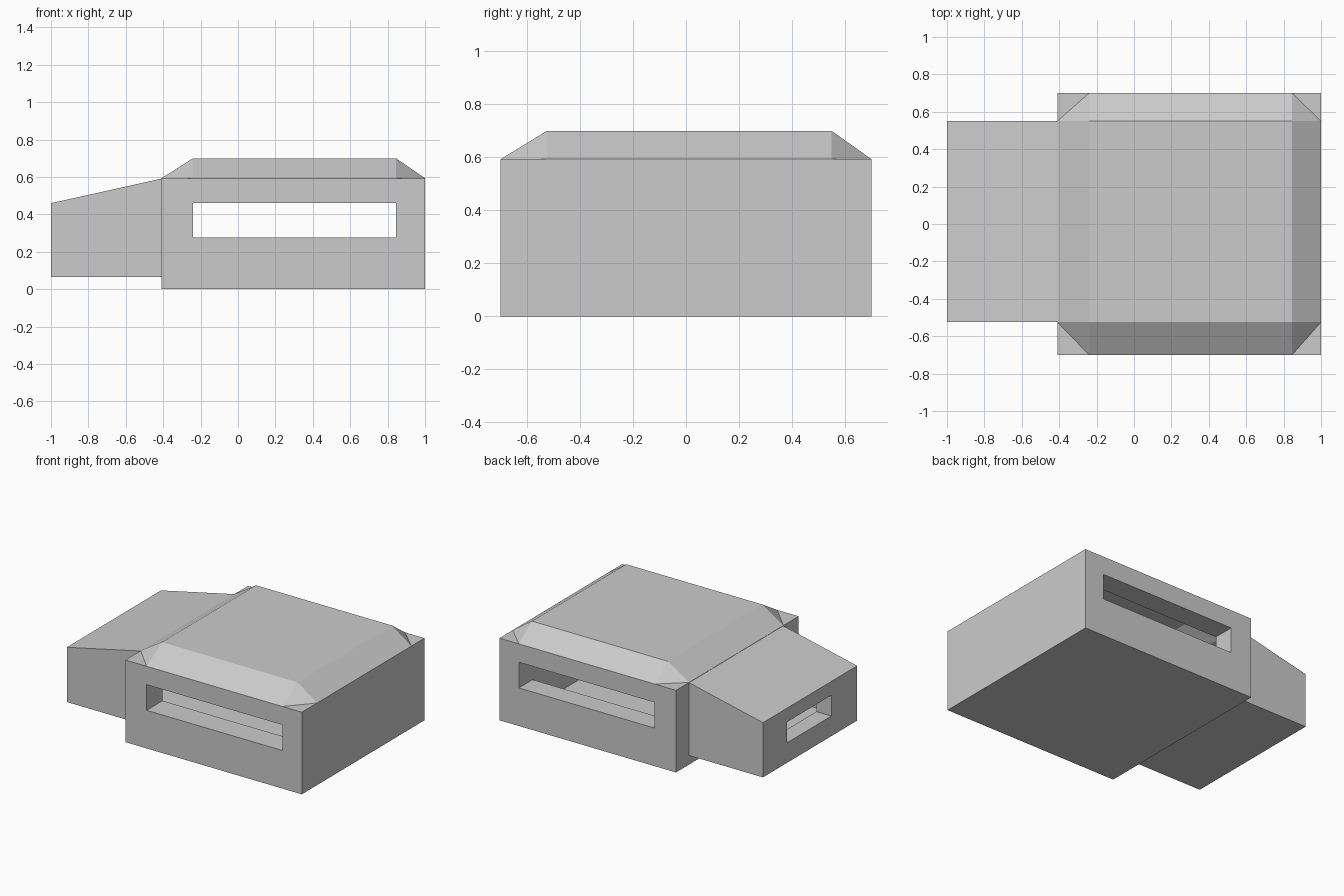
import bpy, bmesh

if "Cube" in bpy.data.objects:
    bpy.data.objects.remove(bpy.data.objects["Cube"])

XS = [-0.41, -0.24, 0.845, 1.0]
YS = [-0.70, -0.525, 0.55, 0.70]
EAVE, TOP = 0.593, 0.70


def finish(bm, name):
    bmesh.ops.recalc_face_normals(bm, faces=bm.faces[:])
    me = bpy.data.meshes.new(name)
    bm.to_mesh(me)
    bm.free()
    ob = bpy.data.objects.new(name, me)
    bpy.context.collection.objects.link(ob)
    return ob


def prism(name, profile, y0, y1):
    """Closed xz profile extended from y0 to y1."""
    bm = bmesh.new()
    a = [bm.verts.new((x, y0, z)) for x, z in profile]
    b = [bm.verts.new((x, y1, z)) for x, z in profile]
    bm.faces.new(a)
    bm.faces.new(b[::-1])
    for i in range(len(a)):
        j = (i + 1) % len(a)
        bm.faces.new((a[i], b[i], b[j], a[j]))
    return finish(bm, name)


def block(name, x0, x1, y0, y1, z0, z1):
    return prism(name, [(x0, z0), (x1, z0), (x1, z1), (x0, z1)], y0, y1)


def combine(target, tool, operation):
    mod = target.modifiers.new("join", 'BOOLEAN')
    mod.operation = operation
    mod.solver = 'EXACT'
    mod.object = tool
    bpy.context.view_layer.objects.active = target
    bpy.ops.object.modifier_apply(modifier=mod.name)
    bpy.data.objects.remove(tool, do_unlink=True)


# main body: a 4 x 4 roof grid with raised centre, walled down to the ground
bm = bmesh.new()
roof = [[bm.verts.new((x, y, TOP if i in (1, 2) and j in (1, 2) else EAVE))
         for j, y in enumerate(YS)] for i, x in enumerate(XS)]
for i in range(3):
    for j in range(3):
        a, b = roof[i][j], roof[i + 1][j]
        c, d = roof[i + 1][j + 1], roof[i][j + 1]
        if i != 1 and j != 1:
            # corner cells fold across the corner
            if i == j:
                tris = [(a, b, d), (b, c, d)]
            else:
                tris = [(a, b, c), (a, c, d)]
            for t in tris:
                bm.faces.new(t)
        else:
            bm.faces.new((a, b, c, d))
ring = ([roof[i][0] for i in range(3)] + [roof[3][j] for j in range(3)]
        + [roof[i][3] for i in (3, 2, 1)] + [roof[0][j] for j in (3, 2, 1)])
base = [bm.verts.new((v.co.x, v.co.y, 0)) for v in ring]
for i in range(len(ring)):
    j = (i + 1) % len(ring)
    bm.faces.new((ring[i], base[i], base[j], ring[j]))
bm.faces.new(base[::-1])
body = finish(bm, "hollow_body")

# sloping wing on the left
wing = prism("wing", [(-1, 0.065), (-0.33, 0.065), (-0.33, 0.54),
                      (-0.41, 0.591), (-1, 0.46)], -0.525, 0.55)
combine(body, wing, 'UNION')

# hollow interior under the thin roof
cavity = prism("cavity", [(-0.88, 0.071), (0.846, 0.071), (0.846, 0.693),
                          (-0.238, 0.693), (-0.41, 0.584), (-0.88, 0.48)],
               -0.519, 0.544)
combine(body, cavity, 'DIFFERENCE')

# long slots front and back, small slot in the wing end
combine(body, block("front_slot", -0.24, 0.845, -0.8, -0.4, 0.275, 0.46), 'DIFFERENCE')
combine(body, block("back_slot", -0.24, 0.845, 0.4, 0.8, 0.275, 0.46), 'DIFFERENCE')
combine(body, block("wing_slot", -1.1, -0.8, -0.23, 0.277, 0.21, 0.36), 'DIFFERENCE')
